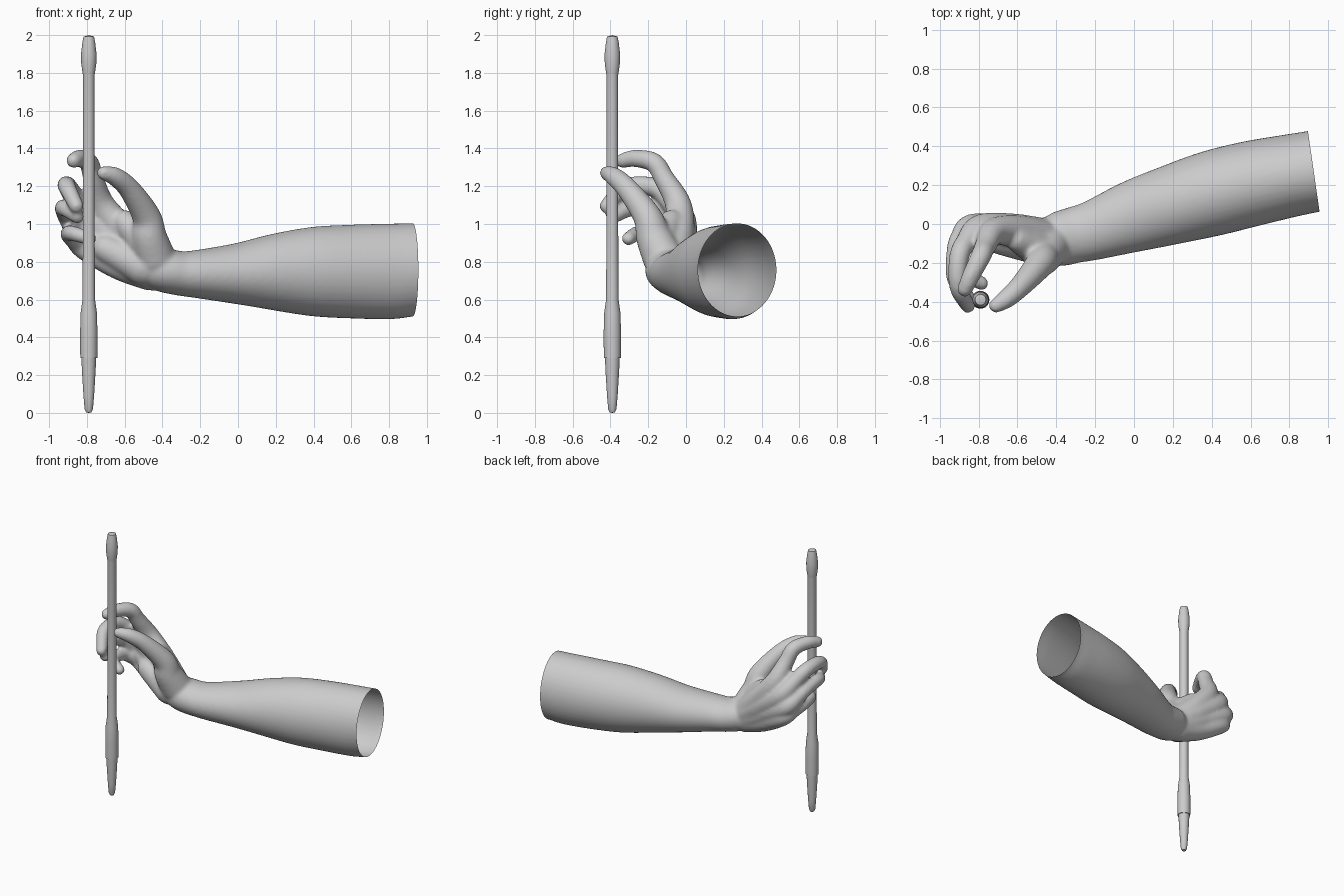
import bpy, bmesh, math
from mathutils import Vector

if "Cube" in bpy.data.objects:
    bpy.data.objects.remove(bpy.data.objects["Cube"])


def spline(points, steps=6):
    """Catmull-Rom through (x, y, z, width, height) points."""
    p = [Vector(q) for q in points]
    p = [2 * p[0] - p[1]] + p + [2 * p[-1] - p[-2]]
    out = []
    for a, b, c, d in zip(p, p[1:], p[2:], p[3:]):
        for i in range(steps):
            t = i / steps
            out.append(0.5 * (2 * b + (c - a) * t + (2 * a - 5 * b + 4 * c - d) * t * t
                              + (3 * b - a - 3 * c + d) * t ** 3))
    return out + [p[-2]]


def tube(bm, points, sides=24):
    """Oval tube along the path, closed by rounded ends."""
    path = spline(points)
    pos = [q.xyz for q in path]
    n, rings, last = Vector((0, 0, 1)), [], len(path) - 1

    def ring(c, n, b, w, h):
        rings.append([bm.verts.new(c + b * w * math.cos(a) + n * h * math.sin(a))
                      for a in (2 * math.pi * k / sides for k in range(sides))])

    caps = [math.radians(d) for d in (80, 55, 28)]
    for i, q in enumerate(path):
        t = (pos[min(i + 1, last)] - pos[max(i - 1, 0)]).normalized()
        n = (n - t * n.dot(t)).normalized()
        b = t.cross(n)
        w, h = q[3], q[4]
        if i == 0:
            for a in caps:
                ring(pos[i] - t * w * math.sin(a), n, b, w * math.cos(a), h * math.cos(a))
        ring(pos[i], n, b, w, h)
        if i == last:
            for a in reversed(caps):
                ring(pos[i] + t * w * math.sin(a), n, b, w * math.cos(a), h * math.cos(a))
    for r, s in zip(rings, rings[1:]):
        for k in range(sides):
            m = (k + 1) % sides
            bm.faces.new((r[k], r[m], s[m], s[k]))
    bm.faces.new(rings[0][::-1])
    bm.faces.new(rings[-1])


def make_object(name, bm):
    bmesh.ops.recalc_face_normals(bm, faces=bm.faces)
    mesh = bpy.data.meshes.new(name)
    bm.to_mesh(mesh)
    bm.free()
    obj = bpy.data.objects.new(name, mesh)
    bpy.context.collection.objects.link(obj)
    return obj


def shade(obj, degrees):
    bpy.ops.object.select_all(action='DESELECT')
    obj.select_set(True)
    bpy.context.view_layer.objects.active = obj
    bpy.ops.object.shade_smooth_by_angle(angle=math.radians(degrees))


# Forearm, oval sections from wrist to elbow
forearm = [(-.50, -.09, .76, .10, .09), (-.40, -.08, .755, .138, .115),
           (-.30, -.055, .738, .145, .118), (-.20, -.03, .735, .155, .130),
           (0, .04, .737, .185, .163), (.20, .10, .745, .205, .205),
           (.40, .157, .748, .22, .237), (.60, .207, .748, .22, .248),
           (.80, .248, .749, .213, .253), (.92, .27, .757, .21, .247),
           (1.06, .30, .757, .21, .247)]

# Fingers with their palm bones, as (x, y, z, radius)
index = [(-.46, -.08, .80, .10), (-.60, -.04, .95, .085), (-.72, -.04, 1.10, .07),
         (-.765, -.115, 1.24, .055), (-.79, -.17, 1.325, .052),
         (-.84, -.27, 1.347, .046), (-.87, -.335, 1.335, .040)]
middle = [(-.46, -.07, .78, .10), (-.63, -.03, .91, .085), (-.79, -.02, 1.03, .07),
          (-.86, -.09, 1.13, .056), (-.90, -.17, 1.195, .051),
          (-.905, -.32, 1.195, .046), (-.855, -.42, 1.095, .039)]
ring_finger = [(-.46, -.07, .75, .10), (-.64, -.04, .85, .085), (-.83, -.015, .95, .068),
               (-.89, -.07, 1.02, .055), (-.915, -.14, 1.065, .050),
               (-.92, -.28, 1.085, .044), (-.85, -.385, 1.04, .038)]
little = [(-.46, -.07, .74, .095), (-.63, -.05, .785, .08), (-.81, -.015, .87, .062),
          (-.865, -.06, .915, .05), (-.895, -.13, .945, .045),
          (-.875, -.25, .95, .041), (-.785, -.305, .922, .036)]
thumb = [(-.44, -.12, .82, .11), (-.47, -.17, .93, .095), (-.485, -.205, 1.04, .076),
         (-.575, -.31, 1.185, .058), (-.65, -.38, 1.25, .05), (-.71, -.42, 1.27, .038)]
# Soft fillers: thumb web and heel of the palm
web = [(-.50, -.13, .91, .09), (-.60, -.08, 1.01, .065)]
palm_heel = [(-.50, -.11, .77, .10), (-.70, -.08, .87, .075)]

bm = bmesh.new()
tube(bm, forearm, 40)
for chain in (index, middle, ring_finger, little, thumb, web, palm_heel):
    tube(bm, [(x, y, z, r, r) for x, y, z, r in chain])
arm = make_object("arm_and_hand", bm)

# Fuse into one skin
remesh = arm.modifiers.new("fuse", 'REMESH')
remesh.mode = 'VOXEL'
remesh.voxel_size = 0.012
soften = arm.modifiers.new("soften", 'SMOOTH')
soften.factor = 0.5
soften.iterations = 6
fused = bpy.data.meshes.new_from_object(
    arm.evaluated_get(bpy.context.evaluated_depsgraph_get()))
arm.modifiers.clear()

# Open the arm at the elbow end
bm = bmesh.new()
bm.from_mesh(fused)
bmesh.ops.bisect_plane(bm, geom=bm.verts[:] + bm.edges[:] + bm.faces[:],
                       plane_co=(.925, .27, .75), plane_no=(.99, .143, 0),
                       clear_outer=True)
bm.to_mesh(fused)
bm.free()
arm.data = fused
shade(arm, 60)

# Pen: turned profile of (radius, height)
profile = [(0, 0), (.014, .003), (.022, .02), (.028, .09), (.036, .22), (.039, .29),
           (.045, .29), (.046, .42), (.043, .53), (.033, .60), (.031, 1.0), (.031, 1.79),
           (.033, 1.80), (.040, 1.85), (.041, 1.90), (.034, 1.96), (.028, 1.992), (0, 2.0)]
bm = bmesh.new()
verts = [bm.verts.new((r, 0, z)) for r, z in profile]
edges = [bm.edges.new(pair) for pair in zip(verts, verts[1:])]
bmesh.ops.spin(bm, geom=verts + edges, cent=(0, 0, 0), axis=(0, 0, 1),
               angle=2 * math.pi, steps=24)
bmesh.ops.remove_doubles(bm, verts=bm.verts, dist=0.0005)
pen = make_object("pen", bm)
pen.location = (-.79, -.39, 0)
shade(pen, 40)
